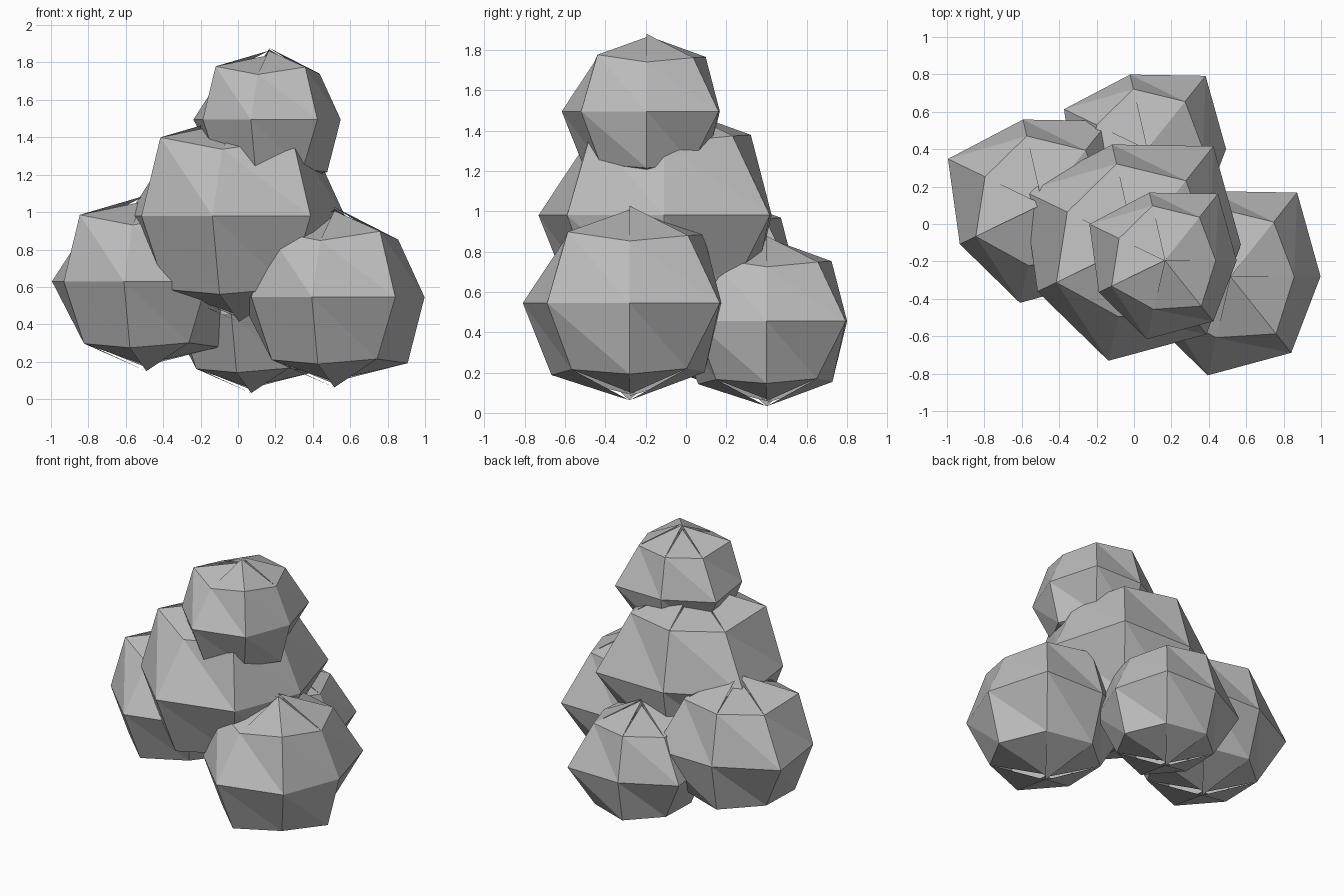
import bpy, math

if "Cube" in bpy.data.objects:
    bpy.data.objects.remove(bpy.data.objects["Cube"])

stone = bpy.data.materials.new("light grey")
stone.diffuse_color = (0.5, 0.5, 0.5, 1)
stone.use_nodes = True
stone.node_tree.nodes["Principled BSDF"].inputs["Base Color"].default_value = stone.diffuse_color

SIDES = 7
SQUASH = 0.9
# Uneven radii of the three rings (upper, equator, lower), one per side
UPPER = [.34, .37, .375, .34, .395, .335, .39]
EQUATOR = [.48, .57, .465, .56, .49, .54, .52]
LOWER = [.39, .36, .38, .365, .37, .395, .365]
# Each wedge ends in its own tip at the pole, giving the chipped look
TOP_TIPS = [.48, .47, .43, .46, .43, .46, .46]
BOTTOM_TIPS = [.45, .48, .46, .48, .45, .48, .44]


def ring(radii, slope):
    out = []
    for k, r in enumerate(radii):
        a = 2 * math.pi * k / SIDES
        out.append((r * math.cos(a), r * math.sin(a), r * slope * SQUASH))
    return out


def lump(name, centre, size):
    """Seven-sided faceted boulder with split poles."""
    verts = ring(UPPER, 1) + ring(EQUATOR, 0) + ring(LOWER, -1)
    verts += [(0, 0, z) for z in TOP_TIPS] + [(0, 0, -z) for z in BOTTOM_TIPS]
    n = SIDES
    faces = []
    for k in range(n):
        j = (k + 1) % n
        faces.append((3 * n + k, k, j))
        for row in (0, n):
            faces.append((row + k, row + n + k, row + n + j))
            faces.append((row + k, row + n + j, row + j))
        faces.append((2 * n + j, 2 * n + k, 4 * n + k))
    mesh = bpy.data.meshes.new(name)
    mesh.from_pydata(verts, [], faces)
    mesh.materials.append(stone)
    ob = bpy.data.objects.new(name, mesh)
    ob.location = centre
    ob.scale = (size, size, size)
    bpy.context.collection.objects.link(ob)


# Three lumps at the base, a large one in the middle, a small one on top
lump("left_lump", (-.49, .105, .63), 1.0)
lump("right_lump", (.515, -.28, .545), 1.005)
lump("back_lump", (.07, .40, .455), .88)
lump("middle_lump", (.005, -.11, .98), 1.18)
lump("top_lump", (.165, -.195, 1.495), .8)
